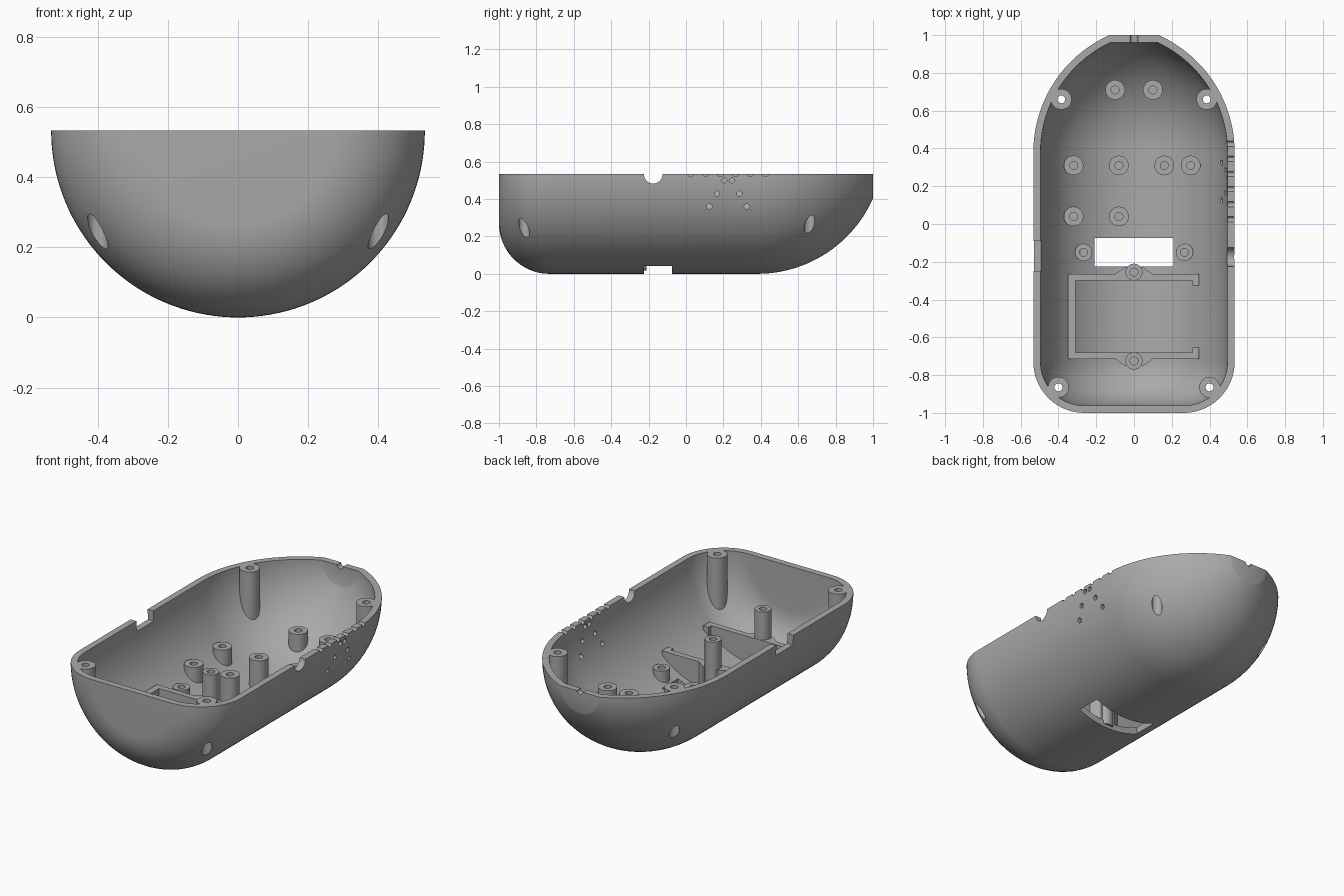
import bpy, bmesh
from math import sin, cos, pi, sqrt, radians
from mathutils import Matrix, Vector

if "Cube" in bpy.data.objects:
    bpy.data.objects.remove(bpy.data.objects["Cube"])

R = 0.533        # outer radius and rim height
WALL = 0.038
grey = bpy.data.materials.new("plain grey")
grey.use_nodes = True
grey.diffuse_color = (0.4, 0.4, 0.4, 1)
grey.node_tree.nodes["Principled BSDF"].inputs["Base Color"].default_value = (0.4, 0.4, 0.4, 1)


def finish(bm, name):
    bmesh.ops.recalc_face_normals(bm, faces=bm.faces)
    mesh = bpy.data.meshes.new(name)
    bm.to_mesh(mesh)
    bm.free()
    mesh.materials.append(grey)
    obj = bpy.data.objects.new(name, mesh)
    bpy.context.collection.objects.link(obj)
    return obj


def hull(name, inset, half):
    """Revolve the hull profile, moved inward by inset, about the long axis."""
    fillet, nose, nose_y = 0.27, 0.678, 0.38
    pts = [(-1 + inset, 0)]
    for i in range(17):
        a = pi / 2 * i / 16
        pts.append((-1 + fillet - (fillet - inset) * cos(a), R - fillet + (fillet - inset) * sin(a)))
    rad = nose - inset
    for i in range(25):
        y = nose_y + (1 - inset - nose_y) * sin(pi / 2 * i / 24)
        pts.append((y, R - nose + sqrt(rad ** 2 - (y - nose_y) ** 2)))
    pts.append((1 - inset, 0))
    bm = bmesh.new()
    vs = [bm.verts.new((r, y, R)) for y, r in pts]
    es = [bm.edges.new(pair) for pair in zip(vs, vs[1:])]
    bmesh.ops.spin(bm, geom=vs + es, cent=(0, 0, R), axis=(0, 1, 0),
                   angle=pi if half else 2 * pi, steps=72 if half else 144)
    bmesh.ops.remove_doubles(bm, verts=bm.verts, dist=1e-5)
    if half:
        if sum(v.co.z for v in bm.verts) / len(bm.verts) > R:
            bmesh.ops.scale(bm, verts=bm.verts, vec=(1, 1, -1),
                            space=Matrix.Translation((0, 0, -R)))
        rim = [e for e in bm.edges if e.is_boundary]
        bmesh.ops.contextual_create(bm, geom=rim)
    return finish(bm, name)


def rod(name, start, end, radius, sides=32):
    start, end = Vector(start), Vector(end)
    bm = bmesh.new()
    turn = (end - start).to_track_quat('Z', 'Y').to_matrix().to_4x4()
    bmesh.ops.create_cone(bm, cap_ends=True, segments=sides, radius1=radius, radius2=radius,
                          depth=(end - start).length,
                          matrix=Matrix.Translation((start + end) / 2) @ turn)
    return finish(bm, name)


def box(name, low, high):
    low, high = Vector(low), Vector(high)
    bm = bmesh.new()
    bmesh.ops.create_cube(bm, size=1, matrix=Matrix.Translation((low + high) / 2)
                          @ Matrix.Diagonal((*(high - low), 1)))
    return finish(bm, name)


def boolean(obj, tool, operation='DIFFERENCE', keep=False):
    mod = obj.modifiers.new("cut", 'BOOLEAN')
    mod.object, mod.operation, mod.solver = tool, operation, 'EXACT'
    graph = bpy.context.evaluated_depsgraph_get()
    mesh = bpy.data.meshes.new_from_object(obj.evaluated_get(graph))
    obj.modifiers.clear()
    obj.data = mesh
    if not keep:
        bpy.data.objects.remove(tool)


# Shell with screw columns left standing in the cavity
shell = hull("shell", 0, True)
cavity = hull("cavity", WALL, False)
screws = [(s * x, y) for x, y in ((0.4, -0.865), (0.385, 0.66)) for s in (-1, 1)]
for x, y in screws:
    boolean(cavity, rod("column", (x, y, -0.2), (x, y, 1.3), 0.055))
boolean(shell, cavity)

# Screw holes and their recesses underneath
for x, y in screws:
    boolean(shell, rod("recess", (x, y, -0.2), (x, y, 0.36), 0.029))
    boolean(shell, rod("screw_hole", (x, y, 0.3), (x, y, 0.8), 0.021))

# Floor slot, rim notches and sound holes
boolean(shell, box("slot", (-0.21, -0.225, -0.2), (0.21, -0.075, 0.3)))
boolean(shell, box("side_notch", (-0.7, -0.25, R - 0.06), (-0.4, -0.09, 0.8)))
boolean(shell, rod("round_notch", (0.4, -0.175, R), (0.7, -0.175, R), 0.05))
boolean(shell, rod("back_notch", (0, 0.9, R), (0, 1.1, R), 0.02))
sound_holes = [(0.025 + 0.08 * i, R) for i in range(6)]
sound_holes += [(0.225 + s * d, z) for d, z in ((0.02, 0.5), (0.06, 0.43), (0.1, 0.36))
                for s in (-1, 1)]
for y, z in sound_holes:
    boolean(shell, rod("sound_hole", (0.3, y, z), (0.7, y, z), 0.014, 16))

# Standoffs, trimmed inside the wall thickness
core = hull("core", WALL / 2, False)
standoffs = [(x, y, 0.217, 0.052) for x, y in (
    (-0.1, 0.71), (0.1, 0.71), (-0.32, 0.31), (-0.08, 0.31),
    (0.16, 0.31), (0.3, 0.31), (-0.32, 0.04), (-0.08, 0.04))]
standoffs += [(s * 0.267, -0.15, 0.165, 0.046) for s in (-1, 1)]
standoffs += [(0, y, 0.367, 0.045) for y in (-0.255, -0.725)]
parts = [shell]
for i, (x, y, top, radius) in enumerate(standoffs):
    post = rod(f"standoff_{i + 1}", (x, y, 0), (x, y, top), radius)
    boolean(post, core, 'INTERSECT', keep=True)
    boolean(post, rod("pilot_hole", (x, y, top - 0.04), (x, y, top + 0.1), 0.021))
    parts.append(post)

# Battery frame: a C-shaped wall, mirrored about its middle
mid = -0.49
half = [(-0.35, -0.265), (-0.1, -0.265), (-0.05, -0.23), (0.05, -0.23), (0.1, -0.265),
        (0.345, -0.265), (0.345, -0.325), (0.31, -0.325), (0.31, -0.3), (-0.31, -0.3)]
outline = half + [(x, 2 * mid - y) for x, y in reversed(half)]
bm = bmesh.new()
base = bm.faces.new([bm.verts.new((x, y, 0)) for x, y in outline])
walls = bmesh.ops.extrude_face_region(bm, geom=[base])["geom"]
bmesh.ops.translate(bm, vec=(0, 0, 0.2), verts=[g for g in walls if isinstance(g, bmesh.types.BMVert)])
frame = finish(bm, "battery_frame")
boolean(frame, core, 'INTERSECT')
parts.append(frame)

# Smooth shading with crisp edges
bpy.ops.object.select_all(action='DESELECT')
for obj in parts:
    obj.select_set(True)
bpy.context.view_layer.objects.active = shell
bpy.ops.object.shade_smooth_by_angle(angle=radians(30))
